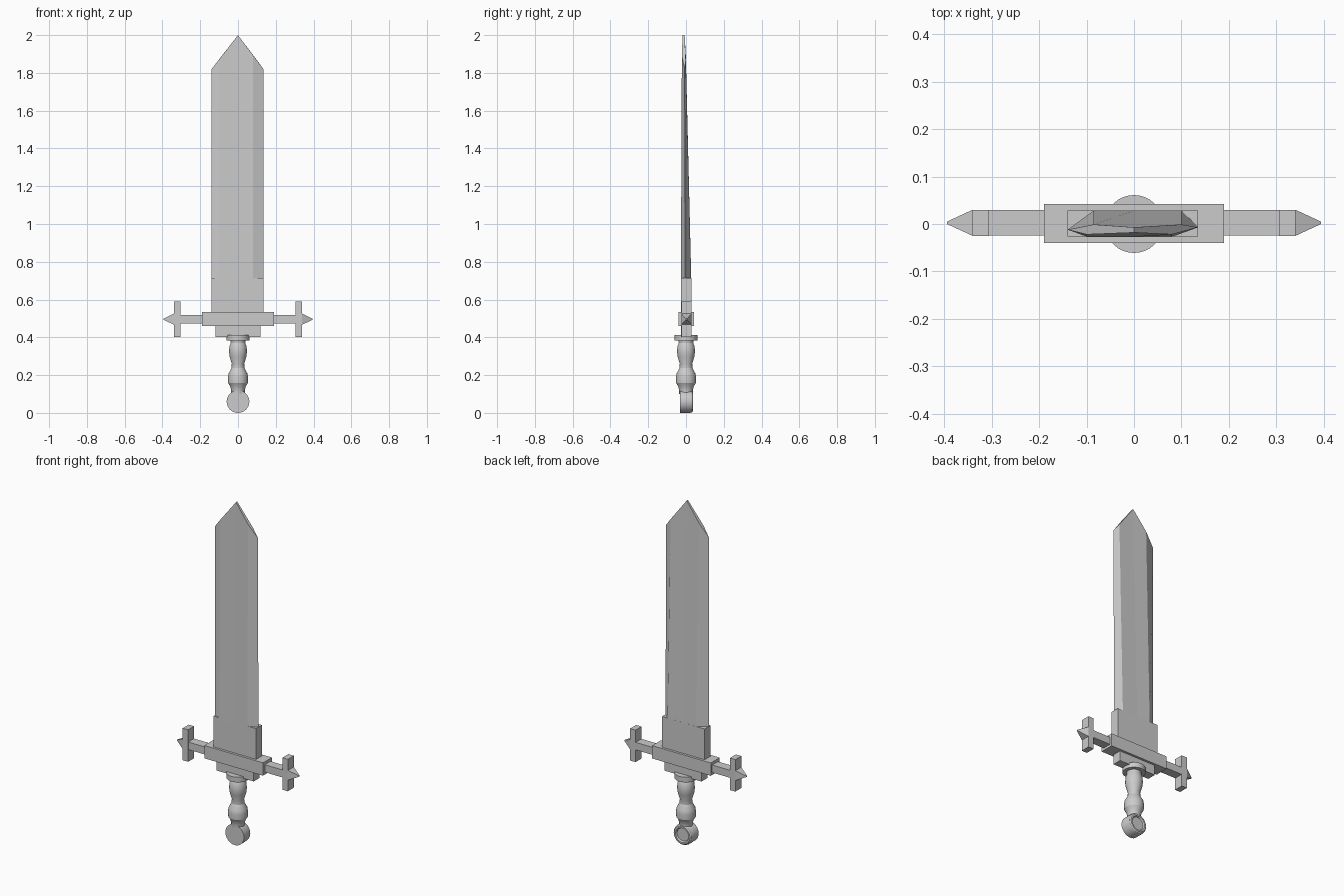
import bpy, bmesh, math
from mathutils import Matrix

if "Cube" in bpy.data.objects:
    bpy.data.objects.remove(bpy.data.objects["Cube"])


def finish(name, bm, smooth=False):
    bmesh.ops.remove_doubles(bm, verts=bm.verts, dist=1e-5)
    bmesh.ops.recalc_face_normals(bm, faces=bm.faces)
    me = bpy.data.meshes.new(name)
    bm.to_mesh(me)
    bm.free()
    ob = bpy.data.objects.new(name, me)
    bpy.context.collection.objects.link(ob)
    if smooth:
        bpy.ops.object.select_all(action='DESELECT')
        ob.select_set(True)
        bpy.context.view_layer.objects.active = ob
        bpy.ops.object.shade_smooth_by_angle(angle=math.radians(25))
    return ob


def box(name, x0, x1, y0, y1, z0, z1):
    bm = bmesh.new()
    bmesh.ops.create_cube(bm, size=1)
    for v in bm.verts:
        v.co = ((x0 + x1) / 2 + v.co.x * (x1 - x0),
                (y0 + y1) / 2 + v.co.y * (y1 - y0),
                (z0 + z1) / 2 + v.co.z * (z1 - z0))
    return finish(name, bm)


def lathe(name, profile, segments, matrix=Matrix()):
    """Revolve (radius, height) points around z, then place with matrix."""
    bm = bmesh.new()
    vs = [bm.verts.new((r, 0, h)) for r, h in profile]
    es = [bm.edges.new(p) for p in zip(vs, vs[1:])]
    bmesh.ops.spin(bm, geom=vs + es, cent=(0, 0, 0), axis=(0, 0, 1),
                   angle=math.tau, steps=segments, use_duplicate=False)
    bmesh.ops.remove_doubles(bm, verts=bm.verts, dist=1e-5)
    bm.transform(matrix)
    return finish(name, bm, True)


# Blade: slightly lopsided bevelled section, back face leaning in to the tip
def section(bm, z, front, back, left, right):
    pts = [(-.14, left), (-.10, front), (0, front), (.08, front),
           (.135, right), (.10, back), (0, back), (-.085, back)]
    return [bm.verts.new((x, y, z)) for x, y in pts]


bm = bmesh.new()
low = section(bm, .70, -.027, .028, -.012, -.005)
high = section(bm, 1.82, -.022, -.001, -.012, -.007)
for i, (x, z) in enumerate([(0, 1.82), (-.10, 1.871), (0, 2.0), (.08, 1.893),
                            (0, 1.82), (.10, 1.867), (0, 2.0), (-.085, 1.891)]):
    if i not in (0, 4):
        high[i].co.z = z        # slanted point outline
high[2].co.y, high[6].co.y = -.018, -.007
for i in range(8):
    j = (i + 1) % 8
    bm.faces.new((low[i], low[j], high[j], high[i]))
bm.faces.new(low)
bm.faces.new((high[0], high[1], high[2], high[6], high[7]))
bm.faces.new((high[2], high[3], high[4], high[5], high[6]))
finish("blade", bm)
box("blade_base", -.14, .135, -.026, .028, .52, .715)

# Guard: stepped centre block
box("guard_block", -.19, .19, -.04, .042, .46, .535)
box("guard_lower_step", -.12, .12, -.026, .028, .402, .47)

# Guard arms with crossbars and pointed ends, one per side
for side, s in (("left", -1), ("right", 1)):
    def span(a, b):
        return sorted((s * a, s * b))
    box(f"guard_arm_{side}", *span(.18, .32), -.024, .029, .474, .518)
    box(f"guard_crossbar_{side}", *span(.305, .34), -.025, .03, .403, .59)
    bm = bmesh.new()
    base = [bm.verts.new((s * .34, y, z)) for y, z in
            ((-.025, .467), (.03, .467), (.03, .525), (-.025, .525))]
    tip = [bm.verts.new((s * .394, y, z)) for y, z in
           ((0, .493), (.005, .493), (.005, .499), (0, .499))]
    bm.faces.new(base)
    bm.faces.new(tip)
    for i in range(4):
        j = (i + 1) % 4
        bm.faces.new((base[i], base[j], tip[j], tip[i]))
    finish(f"guard_point_{side}", bm)

# Collar and turned grip
lathe("collar", [(0, .383), (.061, .383), (.061, .413), (0, .413)], 32)
lathe("grip", [(0, .10), (.036, .10), (.036, .118), (.041, .14), (.052, .158),
               (.053, .19), (.050, .208), (.034, .238), (.033, .26),
               (.044, .298), (.047, .32), (.046, .352), (.038, .37),
               (.040, .39), (0, .39)], 24)

# Pommel: disc facing front, with a rounded rim and recess at the back
turn = Matrix.Translation((0, 0, .06)) @ Matrix.Rotation(-math.pi / 2, 4, 'X')
lathe("pommel", [(0, -.031), (.060, -.031), (.060, .022), (.057, .032),
                 (.051, .037), (.042, .037), (.037, .029), (.030, .029),
                 (0, .029)], 32, turn)
